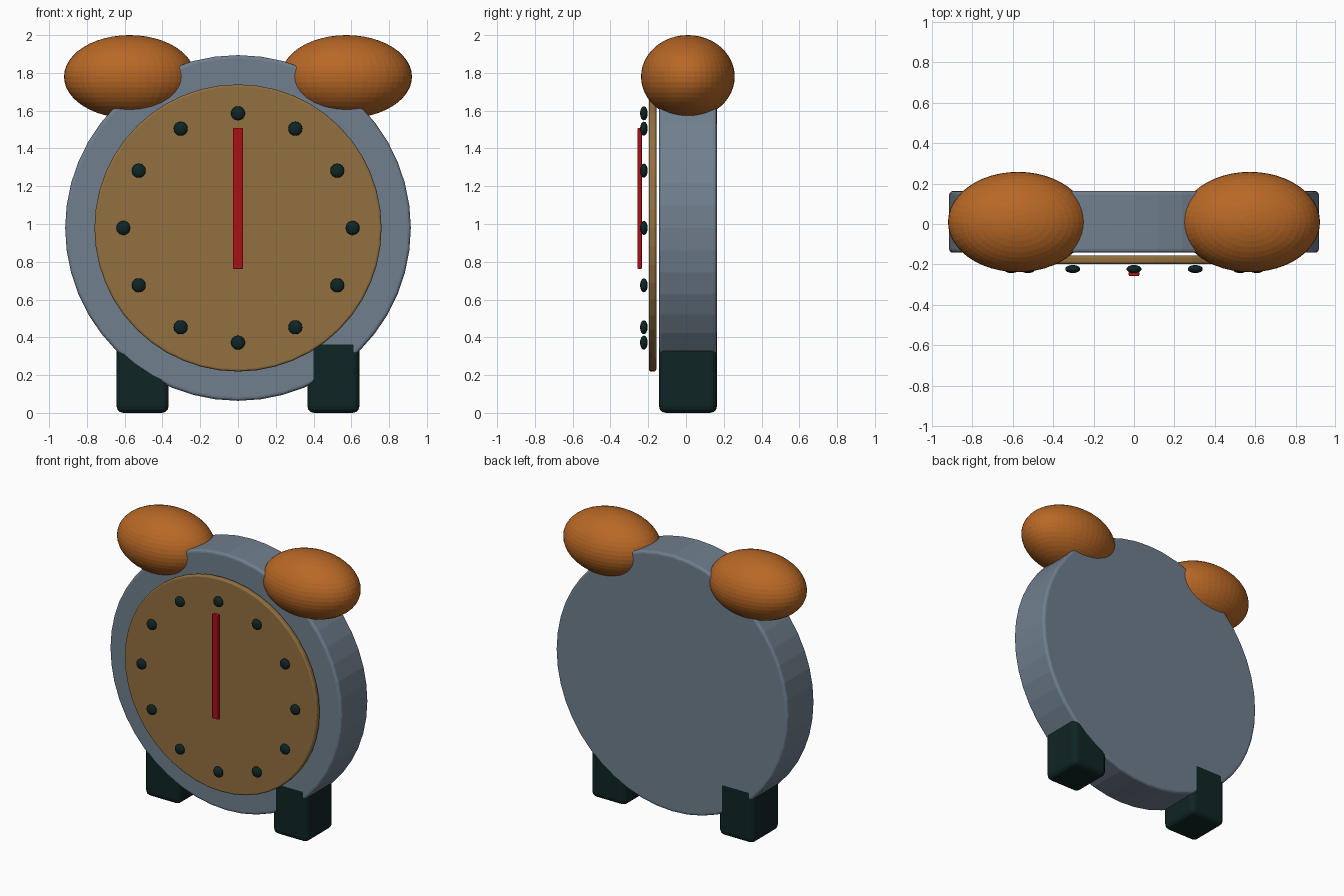
import bpy, math

if "Cube" in bpy.data.objects:
    bpy.data.objects.remove(bpy.data.objects["Cube"])

def material(name, rgb):
    m = bpy.data.materials.new(name)
    m.diffuse_color = (*rgb, 1)
    m.use_nodes = True
    m.node_tree.nodes["Principled BSDF"].inputs["Base Color"].default_value = m.diffuse_color
    return m

STEEL = material("slate_grey", (0.162, 0.212, 0.270))
GOLD = material("dull_gold", (0.288, 0.160, 0.050))
COPPER = material("copper_orange", (0.479, 0.138, 0.019))
DARK = material("dark_green", (0.005, 0.018, 0.018))
RED = material("deep_red", (0.413, 0.005, 0.007))

CENTRE_Z = 0.979

def finish(name, mat, bevel=0.0):
    o = bpy.context.object
    o.name = name
    o.data.materials.append(mat)
    bpy.ops.object.transform_apply(location=False, rotation=True, scale=True)
    if bevel:
        b = o.modifiers.new("bevel", 'BEVEL')
        b.width, b.segments = bevel, 3
        b.limit_method, b.angle_limit = 'ANGLE', math.radians(40)
    return o

def disc(name, radius, y0, y1, mat, bevel):
    bpy.ops.mesh.primitive_cylinder_add(
        vertices=48, radius=radius, depth=y1 - y0,
        location=(0, (y0 + y1) / 2, CENTRE_Z), rotation=(math.pi / 2, 0, 0))
    return finish(name, mat, bevel)

def box(name, lo, hi, mat, bevel):
    bpy.ops.mesh.primitive_cube_add(
        size=1, location=[(a + b) / 2 for a, b in zip(lo, hi)])
    bpy.context.object.scale = [b - a for a, b in zip(lo, hi)]
    return finish(name, mat, bevel)

def ball(name, centre, radii, mat, segments, rings):
    bpy.ops.mesh.primitive_uv_sphere_add(
        segments=segments, ring_count=rings, radius=1, location=centre)
    bpy.context.object.scale = radii
    return finish(name, mat)

# Round case and dial plate floating just in front of it
disc("clock_case", 0.915, -0.142, 0.163, STEEL, 0.018)
disc("dial", 0.76, -0.197, -0.157, GOLD, 0.012)

# Bells and feet, one on each side
for side, s in (("left", -1), ("right", 1)):
    ball(side + "_bell", (s * 0.574, 0.01, 1.78), (0.347, 0.248, 0.22), COPPER, 48, 24)
    dy = -s * 0.001  # keeps foot faces from coinciding with the case
    x0, x1 = sorted((s * 0.367, s * 0.643))
    box(side + "_foot", (x0, -0.142 + dy, 0), (x1, 0.163 + dy, 0.395), DARK, 0.036)

# Twelve hour markers
for i in range(12):
    a = i * math.tau / 12
    o = ball(f"hour_marker_{i}",
             (0.607 * math.sin(a), -0.223, CENTRE_Z + 0.607 * math.cos(a)),
             (0.037, 0.02, 0.037), DARK, 24, 12)
    bpy.ops.object.shade_smooth()

# Single clock hand
box("clock_hand", (-0.026, -0.257, 0.762), (0.026, -0.234, 1.508), RED, 0.005)
